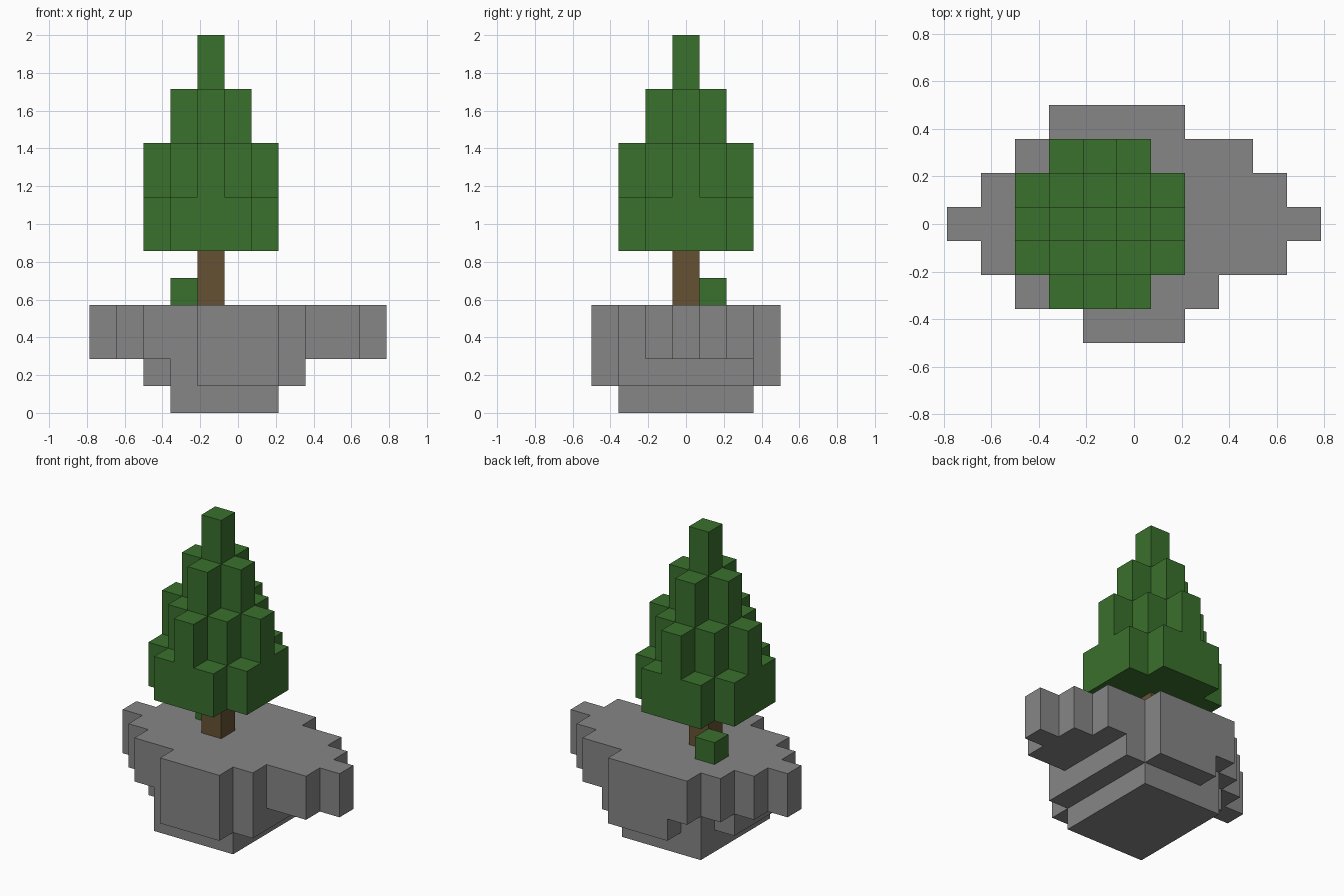
import bpy
import bmesh
from mathutils import Vector

cube = bpy.data.objects.get("Cube")
if cube:
    bpy.data.objects.remove(cube, do_unlink=True)

UNIT = 1 / 7                      # edge length of one block
TREE_X, TREE_Y = -1, 0            # tree position in blocks


def make_material(name, rgb):
    mat = bpy.data.materials.new(name)
    mat.use_nodes = True
    color = (*rgb, 1)
    mat.diffuse_color = color
    mat.node_tree.nodes["Principled BSDF"].inputs["Base Color"].default_value = color
    return mat


def build_blocks(name, cells, mat):
    """Skin a set of (x, y, z) blocks, keeping only the outer faces."""
    bm = bmesh.new()
    for cell in cells:
        for axis in range(3):
            for sign in (-1, 1):
                step = Vector((0, 0, 0))
                step[axis] = sign
                if tuple(int(c) for c in Vector(cell) + step) in cells:
                    continue
                u, v = Vector((0, 0, 0)), Vector((0, 0, 0))
                u[(axis + 1) % 3] = 0.5
                v[(axis + 2) % 3] = 0.5 * sign
                centre = Vector(cell) + Vector((0, 0, 0.5)) + step / 2
                corners = (centre - u - v, centre + u - v, centre + u + v, centre - u + v)
                bm.faces.new([bm.verts.new(c * UNIT) for c in corners])
    bmesh.ops.remove_doubles(bm, verts=bm.verts, dist=UNIT / 100)
    bmesh.ops.dissolve_limit(bm, angle_limit=0.01, verts=bm.verts, edges=bm.edges)
    mesh = bpy.data.meshes.new(name)
    bm.to_mesh(mesh)
    bm.free()
    mesh.materials.append(mat)
    obj = bpy.data.objects.new(name, mesh)
    bpy.context.collection.objects.link(obj)
    return obj


def layer(rows, first_y, levels):
    """Blocks from (first x, last x) spans, one per row from front to back."""
    return {(x, first_y + n, z)
            for n, (start, end) in enumerate(rows)
            for x in range(start, end + 1)
            for z in levels}


stone = make_material("stone grey", (0.238, 0.238, 0.238))
bark = make_material("bark brown", (0.133, 0.083, 0.034))
leaf = make_material("leaf green", (0.042, 0.162, 0.026))

# Floating rock: narrow foot, wider middle, broad two-block-thick top
foot = layer([(-2, 1)] * 5, -2, [0])
middle = layer([(-1, 1), (-2, 2), (-3, 2), (-3, 2), (-3, 2), (-2, 2), (-1, 1)], -3, [1])
top = layer([(-1, 1), (-3, 2), (-4, 4), (-5, 5), (-4, 4), (-3, 3), (-2, 1)], -3, [2, 3])
build_blocks("rock_island", foot | middle | top, stone)

# Trunk
build_blocks("trunk", {(TREE_X, TREE_Y, z) for z in (4, 5)}, bark)

# Foliage: columns that lose two blocks of height per step from the trunk
foliage = set()
for dx in range(-2, 3):
    for dy in range(-2, 3):
        for z in range(6, 14 - 2 * (abs(dx) + abs(dy))):
            foliage.add((TREE_X + dx, TREE_Y + dy, z))
build_blocks("foliage", foliage, leaf)

# Small bush behind the trunk
build_blocks("bush", {(TREE_X - 1, TREE_Y + 1, 4)}, leaf)
